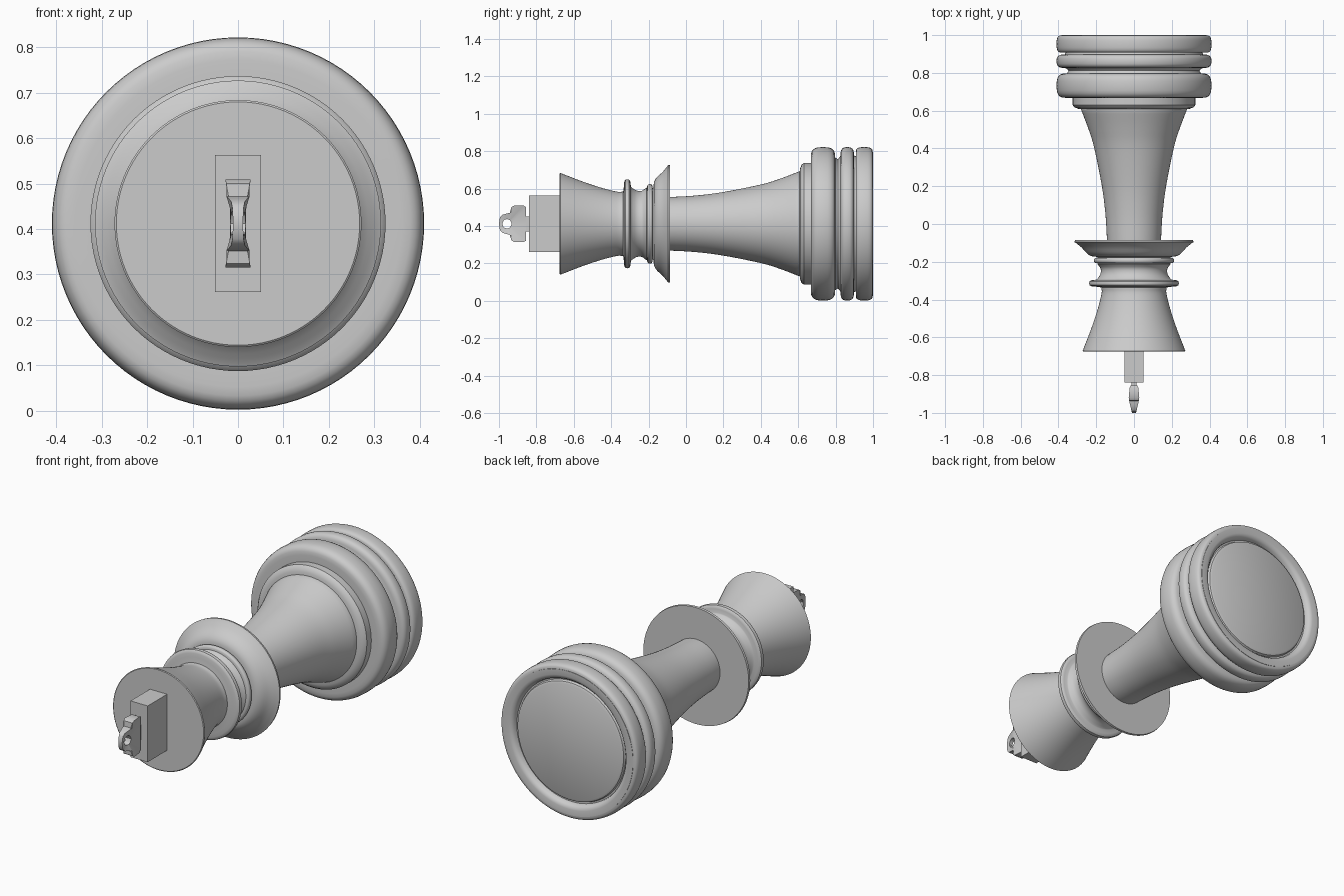
import bpy, bmesh, math
from mathutils import Vector

if "Cube" in bpy.data.objects:
    bpy.data.objects.remove(bpy.data.objects["Cube"])

AXIS_Z = 0.412
SEG = 96


def bead(y_back, y_front, r_in, r_out, n=12, p=0.7):
    """Rounded ring cross-section bulging from r_in to r_out."""
    c, h = (y_back + y_front) / 2, (y_back - y_front) / 2
    pts = []
    for i in range(n + 1):
        a = math.pi * i / n
        co, si = math.cos(a), max(math.sin(a), 0)
        pts.append((c + h * math.copysign(abs(co) ** p, co),
                    r_in + (r_out - r_in) * si ** p))
    return pts


def smooth_curve(pts, steps=5):
    """Catmull-Rom through a few profile points."""
    v = [Vector(p) for p in pts]
    v = [2 * v[0] - v[1]] + v + [2 * v[-1] - v[-2]]
    out = []
    for i in range(1, len(v) - 2):
        a, b, c, d = v[i - 1:i + 3]
        for s in range(steps):
            t = s / steps
            q = 0.5 * (2 * b + (c - a) * t + (2 * a - 5 * b + 4 * c - d) * t * t
                       + (3 * b - a - 3 * c + d) * t ** 3)
            out.append(tuple(q))
    return out + [tuple(v[-2])]


def finish(name, bm, smooth=True):
    bmesh.ops.remove_doubles(bm, verts=bm.verts, dist=1e-5)
    bmesh.ops.recalc_face_normals(bm, faces=bm.faces)
    mesh = bpy.data.meshes.new(name)
    bm.to_mesh(mesh)
    bm.free()
    ob = bpy.data.objects.new(name, mesh)
    bpy.context.collection.objects.link(ob)
    if smooth:
        bpy.ops.object.select_all(action='DESELECT')
        ob.select_set(True)
        bpy.context.view_layer.objects.active = ob
        bpy.ops.object.shade_smooth_by_angle(angle=math.radians(35))
    return ob


def lathe(name, profile):
    """Turn a (y, radius) profile around the long axis."""
    bm = bmesh.new()
    vs = [bm.verts.new((0, y, AXIS_Z + r)) for y, r in profile]
    es = [bm.edges.new(e) for e in zip(vs, vs[1:])]
    bmesh.ops.spin(bm, geom=vs + es, cent=(0, 0, AXIS_Z), axis=(0, 1, 0),
                   angle=2 * math.pi, steps=SEG, use_duplicate=False)
    return finish(name, bm)


# turned body: underside with groove, three base rings, collar
profile = [(0.985, 0), (0.985, 0.305), (0.98, 0.315), (0.968, 0.32),
           (0.968, 0.328), (0.985, 0.332), (0.996, 0.342), (1.0, 0.355)]
profile += [(1.0, 0.385)] + bead(0.998, 0.908, 0.385, 0.41)
profile += [(0.908, 0.362)] + bead(0.898, 0.826, 0.365, 0.41)
profile += smooth_curve([(0.824, 0.36), (0.812, 0.347), (0.798, 0.355)], 3)
profile += bead(0.797, 0.668, 0.36, 0.41)
profile += [(0.668, 0.325), (0.63, 0.325), (0.617, 0.315), (0.61, 0.295), (0.608, 0.28)]
# flared stem
profile += smooth_curve([(0.605, 0.28), (0.5, 0.24), (0.4, 0.21), (0.2, 0.17),
                         (0.05, 0.151), (-0.085, 0.143)])
# wide collar disc
profile += [(-0.085, 0.313), (-0.096, 0.315)]
profile += smooth_curve([(-0.1, 0.308), (-0.125, 0.277), (-0.155, 0.25),
                         (-0.17, 0.225), (-0.174, 0.195)], 3)
# neck beads
profile += bead(-0.178, -0.208, 0.19, 0.212, 8)
profile += smooth_curve([(-0.212, 0.195), (-0.235, 0.177), (-0.265, 0.178), (-0.292, 0.195)], 3)
profile += bead(-0.295, -0.332, 0.2, 0.238, 8)
# flared head with flat front
profile += smooth_curve([(-0.336, 0.172), (-0.37, 0.172), (-0.45, 0.192),
                         (-0.55, 0.225), (-0.672, 0.272)])
profile += [(-0.675, 0.268), (-0.675, 0)]
lathe("turned_body", profile)

# rectangular block on the head
bm = bmesh.new()
bmesh.ops.create_cube(bm, size=1)
for v in bm.verts:
    v.co = Vector((v.co.x * 0.102, -0.755 + v.co.y * 0.17, AXIS_Z + v.co.z * 0.302))
finish("head_block", bm, False)

# cross finial: half outline mirrored in z, with a matching pierced hole
half = [(-0.855, 0.0), (-0.855, 0.09), (-0.868, 0.097), (-0.92, 0.097), (-0.934, 0.088),
        (-0.936, 0.06), (-0.955, 0.056), (-0.982, 0.048), (-0.995, 0.034), (-1.0, 0.0)]
outer = half + [(y, -z) for y, z in half[-2:0:-1]]
n = len(outer)
hole = []
for y, z in outer:
    a = math.atan2(z, y + 0.955)
    hole.append((-0.957 + 0.025 * math.cos(a), 0.025 * math.sin(a)))


def half_width(y):
    if y > -0.88:
        return 0.018 + 0.01 * (-0.855 - y) / 0.025
    return 0.028 - 0.017 * max(0, (-0.925 - y) / 0.075)


bm = bmesh.new()
loops = []
for ring in (outer, hole):
    for s in (1, -1):
        loops.append([bm.verts.new((s * half_width(y) * (0.65 if ring is hole else 1),
                                    y, AXIS_Z + z)) for y, z in ring])
for a, b in ((0, 1), (1, 3), (3, 2), (2, 0)):
    for i in range(n):
        j = (i + 1) % n
        bm.faces.new((loops[a][i], loops[a][j], loops[b][j], loops[b][i]))
finish("cross_finial", bm)

# small pin joining finial and block
bm = bmesh.new()
bmesh.ops.create_cube(bm, size=1)
for v in bm.verts:
    v.co = Vector((v.co.x * 0.024, -0.85 + v.co.y * 0.03, AXIS_Z + v.co.z * 0.08))
finish("finial_pin", bm, False)
